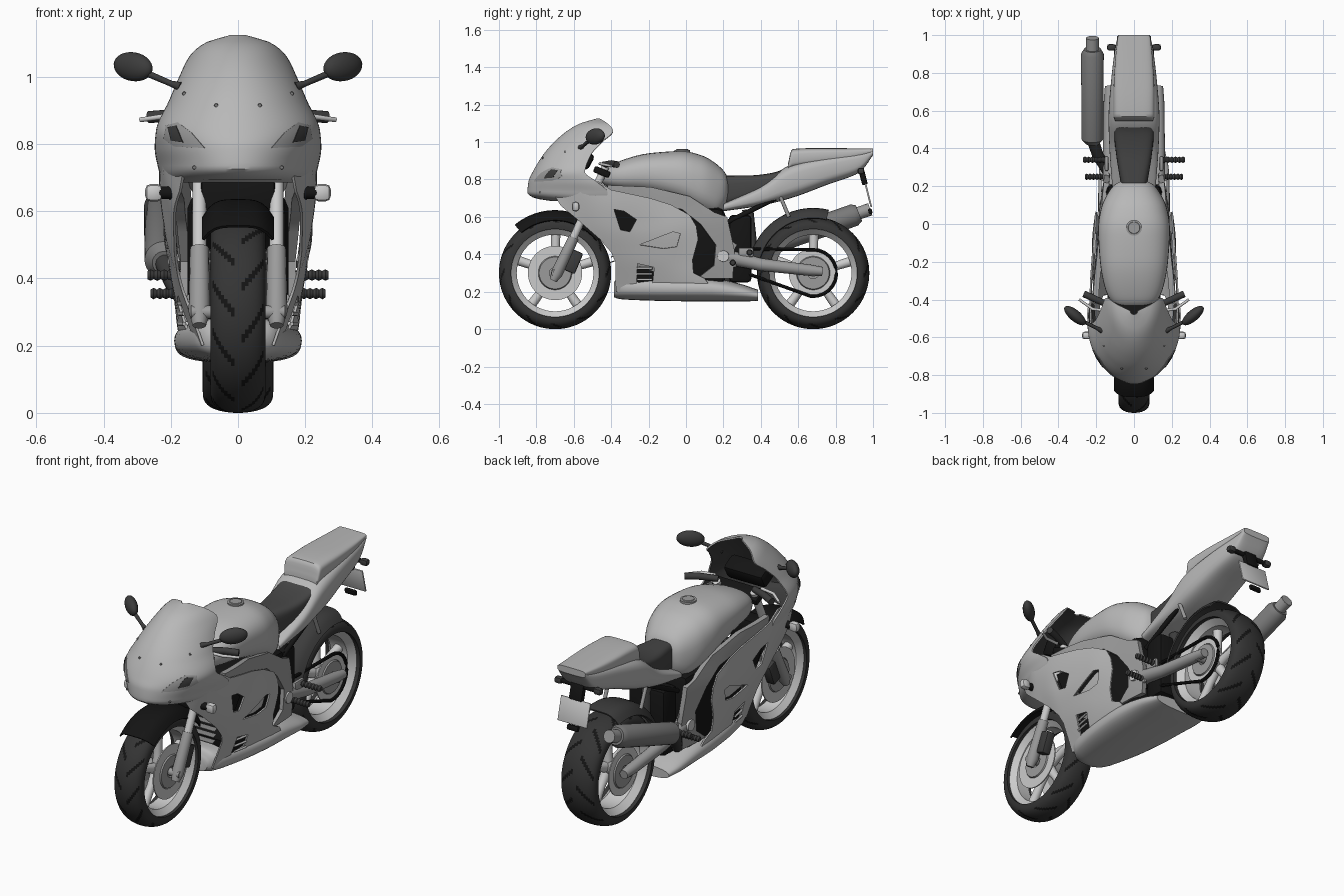
import bpy, bmesh
from math import sin, cos, pi, ceil, radians, sqrt, atan2, hypot
from mathutils import Vector, Matrix
from mathutils.geometry import delaunay_2d_cdt

if "Cube" in bpy.data.objects:
    bpy.data.objects.remove(bpy.data.objects["Cube"])


def material(name, grey):
    m = bpy.data.materials.new(name)
    m.use_nodes = True
    col = (grey, grey, grey, 1)
    m.diffuse_color = col
    m.node_tree.nodes["Principled BSDF"].inputs["Base Color"].default_value = col
    return m


BODY = material("body paint", .48)
LIGHT = material("light alloy", .6)
METAL = material("frame metal", .33)
STEEL = material("muffler steel", .2)
DARK = material("dark plastic", .045)
SEAT = material("seat vinyl", .06)
RUBBER = material("tyre rubber", .035)
BLACK = material("black", .007)


def finish(name, bm, mats, mirror=False, thick=0, angle=35):
    """Turn a bmesh into an object, with an optional inner skin and mirrored half."""
    mats = mats if isinstance(mats, list) else [mats]
    if thick:
        bm.normal_update()
        faces, rim = bm.faces[:], [e for e in bm.edges if e.is_boundary]
        inner = {v: bm.verts.new(v.co - v.normal * thick) for v in bm.verts[:]}
        for f in faces:
            back = bm.faces.new([inner[v] for v in reversed(f.verts)])
            back.material_index = len(mats) - 1
        for e in rim:
            loop = e.link_loops[0]
            a, b = loop.vert, loop.link_loop_next.vert
            bm.faces.new((b, a, inner[a], inner[b]))
    else:
        bmesh.ops.recalc_face_normals(bm, faces=bm.faces[:])
    me = bpy.data.meshes.new(name)
    bm.to_mesh(me)
    bm.free()
    for m in mats:
        me.materials.append(m)
    me.shade_smooth()
    me.set_sharp_from_angle(angle=radians(angle))
    ob = bpy.data.objects.new(name, me)
    bpy.context.scene.collection.objects.link(ob)
    if mirror:
        ob.modifiers.new("mirror", 'MIRROR').use_mirror_merge = False
    return ob


def skin(rings, closed=True, wrap=False, caps=True, rule=None):
    """Join rings of points with quads."""
    bm = bmesh.new()
    rows = [[bm.verts.new(p) for p in ring] for ring in rings]
    n = len(rows[0])
    for i in range(len(rows) if wrap else len(rows) - 1):
        a, b = rows[i], rows[(i + 1) % len(rows)]
        for j in range(n if closed else n - 1):
            k = (j + 1) % n
            f = bm.faces.new((a[j], a[k], b[k], b[j]))
            f.material_index = rule(i, j) if rule else 0
    if closed and caps and not wrap:
        bm.faces.new(rows[0])
        bm.faces.new(rows[-1])
    return bm


def blend(table, t):
    """Smooth interpolation without overshoot; the first column is the parameter."""
    t = min(max(t, table[0][0]), table[-1][0])
    i = max(k for k in range(len(table) - 1) if table[k][0] <= t)
    out = []
    for c in range(1, len(table[0])):
        def secant(k):
            return (table[k + 1][c] - table[k][c]) / (table[k + 1][0] - table[k][0])

        def slope(k):
            if k == 0 or k == len(table) - 1:
                return secant(min(k, len(table) - 2))
            p, q = secant(k - 1), secant(k)
            return 0 if p * q <= 0 else 2 * p * q / (p + q)
        h = table[i + 1][0] - table[i][0]
        s = (t - table[i][0]) / h
        out.append(table[i][c] * (1 + 2 * s) * (1 - s) ** 2 + slope(i) * h * s * (1 - s) ** 2
                   + table[i + 1][c] * s * s * (3 - 2 * s) + slope(i + 1) * h * s * s * (s - 1))
    return out


def loft(name, rows, mat, power=2.5, sides=36, steps=5):
    """Body along y from rows of (y, bottom, top, half width)."""
    table = [(i, *r) for i, r in enumerate(rows)]
    rings = []
    for k in range((len(rows) - 1) * steps + 1):
        y, lo, hi, w = blend(table, k / steps)
        ring = []
        for j in range(sides):
            c, s = cos(2 * pi * j / sides), sin(2 * pi * j / sides)
            c, s = [abs(v) ** (2 / power) * (1 if v > 0 else -1) for v in (c, s)]
            ring.append((w * c, y, (lo + hi) / 2 + (hi - lo) / 2 * s))
        rings.append(ring)
    return finish(name, skin(rings), mat)


def tube(name, pts, mat, mirror=False, wrap=False, sides=16):
    """Round bar through points of (x, y, z, radius)."""
    rings, n = [], len(pts)
    for i, p in enumerate(pts):
        a = pts[(i - 1) % n if wrap else max(i - 1, 0)]
        b = pts[(i + 1) % n if wrap else min(i + 1, n - 1)]
        q = (Vector(b[:3]) - Vector(a[:3])).to_track_quat('Z', 'X')
        ang = [2 * pi * j / sides for j in range(sides)]
        rings.append([Vector(p[:3]) + q @ Vector((cos(t), sin(t), 0)) * p[3] for t in ang])
    return finish(name, skin(rings, wrap=wrap), mat, mirror)


def box(name, centre, size, mat, tilt=0, mirror=False, bevel=.008):
    bm = bmesh.new()
    place = Matrix.Translation(centre) @ Matrix.Rotation(tilt, 4, 'X')
    bmesh.ops.create_cube(bm, size=1, matrix=place @ Matrix.Diagonal((*size, 1)))
    bmesh.ops.bevel(bm, geom=bm.edges[:], offset=bevel, segments=2, profile=.5, affect='EDGES')
    return finish(name, bm, mat, mirror)


def lathe(name, profile, y, z, mats, segs=60, mirror=False, rule=None):
    """Spin a closed (x, radius) profile about the x axis."""
    turn = [2 * pi * i / segs for i in range(segs)]
    rings = [[(x, y + r * cos(a), z + r * sin(a)) for x, r in profile] for a in turn]
    return finish(name, skin(rings, wrap=True, rule=rule), mats, mirror)


def inside(p, poly):
    hit = False
    for (a, b), (d, e) in zip(poly, poly[1:] + poly[:1]):
        if (b > p[1]) != (e > p[1]) and p[0] < (d - a) * (p[1] - b) / (e - b) + a:
            hit = not hit
    return hit


def panel(name, outline, place, mat, holes=(), thick=.008, step=.03):
    """Mirrored sheet with a flat outline, bent over the surface given by place."""
    pts, edges = [], []
    for poly in (outline, *holes):
        first = len(pts)
        for a, b in zip(poly, poly[1:] + poly[:1]):
            n = ceil(hypot(b[0] - a[0], b[1] - a[1]) / step)
            pts += [Vector(a).lerp(Vector(b), k / n) for k in range(n)]
        edges += [(k, k + 1) for k in range(first, len(pts) - 1)] + [(len(pts) - 1, first)]
    us, vs = zip(*outline)
    for i in range(int((max(us) - min(us)) / step) + 1):
        for j in range(int((max(vs) - min(vs)) / step) + 1):
            p = Vector((min(us) + (i + .5) * step, min(vs) + (j + .5) * step))
            if inside(p, outline):
                pts.append(p)
    flat, _, tris, *_ = delaunay_2d_cdt(pts, edges, [], 0, 1e-5)
    bm, made = bmesh.new(), {}
    for tri in tris:
        mid = sum((flat[k] for k in tri), Vector((0, 0))) / 3
        if inside(mid, outline) and not any(inside(mid, h) for h in holes):
            for k in tri:
                if k not in made:
                    made[k] = bm.verts.new(place(*flat[k]))
            bm.faces.new([made[k] for k in tri])
    return finish(name, bm, mat, True, thick)


# Wheels: tyre with slanted grooves, rim, spokes, hub and discs
def wheel(label, y, half, disc):
    R, seat_r, count = .3, .235, 24
    arc = [pi * (k / count - .5) for k in range(count + 1)]
    tyre = [(half * sin(a), seat_r + (R - seat_r) * max(cos(a), 0) ** .65) for a in arc]

    def groove(i, j):
        d = abs(j - count / 2 + .5)
        return 1 if 1 < d < 9 and int(i + d + (6 if j > count / 2 else 0)) % 12 < 2 else 0
    lathe(label + "_tyre", tyre, y, R, [RUBBER, BLACK], 144, rule=groove)
    w = half * .8
    lathe(label + "_rim", [(-w, .247), (-w, .235), (-w * .6, .205), (w * .6, .205), (w, .235), (w, .247)], y, R, LIGHT)
    lathe(label + "_hub", [(-w, .01), (-w, .04), (w, .04), (w, .01)], y, R, METAL)
    for k in range(5):
        a = 2 * pi * k / 5 + .3
        ends = [(0, y + r * cos(a), R + r * sin(a), t) for r, t in ((.03, .028), (.1, .022), (.215, .026))]
        tube(label + "_spoke", ends, LIGHT)
    x = half * .85
    lathe(label + "_brake_disc", [(x, .09), (x, disc), (x + .006, disc), (x + .006, .09)], y, R, LIGHT, mirror=True)
    lathe(label + "_disc_carrier", [(x, .03), (x, .09), (x + .012, .085), (x + .012, .03)], y, R, METAL, mirror=True)
    tube(label + "_axle", [(-.14, y, R, .02), (.14, y, R, .02)], METAL)


wheel("front", -.7, .082, .145)
wheel("rear", .68, .105, .13)


# Mudguards
def mudguard(name, y, radius, start, end, half, mat):
    rings = []
    for k in range(25):
        a = radians(start + (end - start) * k / 24)
        side = [j / 6 - 1 for j in range(13)]
        rings.append([(half * s, y + (radius - .05 * s ** 4) * cos(a), .3 + (radius - .05 * s ** 4) * sin(a))
                      for s in side])
    finish(name, skin(rings, closed=False), mat, thick=.008)


mudguard("front_mudguard", -.7, .328, 38, 130, .1, BLACK)
mudguard("rear_mudguard", .68, .34, 76, 165, .11, DARK)

# Fork, calipers and clamps
tube("fork_lower", [(.115, -.71, .26, .02), (.115, -.69, .3, .032), (.115, -.6, .49, .028)], METAL, True)
tube("fork_upper", [(.115, -.61, .47, .021), (.115, -.43, .87, .021)], LIGHT, True)
box("front_caliper", (.1, -.6, .36), (.05, .06, .12), DARK, -.4, True)
box("fork_clamp", (0, -.45, .84), (.29, .09, .035), BLACK, -.4)
box("steering_head", (0, -.5, .64), (.22, .1, .1), BLACK)

# Nose and windscreen: rows of height, front, half width, back
NOSE = [(.685, -.72, .215, -.43), (.7, -.81, .228, -.42), (.73, -.848, .238, -.42), (.79, -.842, .248, -.48),
        (.84, -.82, .244, -.54), (.93, -.765, .205, -.51), (1, -.705, .175, -.45),
        (1.06, -.635, .145, -.39), (1.1, -.565, .1, -.42), (1.125, -.48, .02, -.46)]


def on_nose(x, z, lift=0):
    front, w, back = blend(NOSE, z)
    return Vector((x, back - (back - front) * sqrt(max(0, 1 - (x / w) ** 2)) - lift, z))


rows = []
for k in range(45):
    z = .685 + .44 * k / 44
    front, w, back = blend(NOSE, z)
    turn = [pi * (j / 40 - .5) for j in range(41)]
    rows.append([(w * sin(t), back - (back - front) * cos(t), z) for t in turn])
finish("nose_and_windscreen", skin(rows, closed=False), [BODY, DARK], thick=.008)

lamp = [(.1, .788), (.19, .792), (.222, .815), (.215, .855), (.18, .865), (.14, .835)]
panel("headlight", lamp, lambda x, z: on_nose(x, z, .004), METAL, thick=.006, step=.015)
panel("headlight_lens", [(.165, .805), (.2, .81), (.21, .85), (.185, .855)],
      lambda x, z: on_nose(x, z, .008), DARK, thick=.006, step=.015)
for x, z in ((.065, .915), (.16, .95), (.13, .73)):
    p = on_nose(x, z)
    tube("screen_bolt", [(*p, .006), (p.x, p.y - .006, p.z, .005)], STEEL, True)

# Side fairings: half width by height (rows) and length (columns)
LENGTHS = (-.7, -.55, -.38, -.1, .1, .3)
WIDTHS = [(.15, .06, .07, .09, .13, .15, .14), (.25, .08, .09, .125, .165, .18, .17),
          (.4, .12, .14, .18, .2, .195, .17), (.55, .16, .19, .22, .222, .2, .17),
          (.7, .165, .222, .235, .215, .185, .16), (.8, .18, .235, .235, .2, .18, .15)]


def on_side(depth=0):
    return lambda y, z: Vector((blend(list(zip(LENGTHS, blend(WIDTHS, z))), y)[0] - depth, y, z))


vent = [(-.385, .64), (-.33, .63), (-.265, .585), (-.3, .52), (-.35, .53)]
scoop = [(-.25, .45), (-.07, .52), (-.03, .51), (-.05, .44), (-.12, .43)]
louvre = [(-.26, .35), (-.17, .33), (-.18, .24), (-.265, .24)]
panel("side_fairing", [(-.7, .71), (-.67, .66), (-.58, .585), (-.46, .48), (-.4, .41), (-.378, .36), (-.375, .2),
      (-.1, .19), (.15, .2), (.1, .27), (.04, .3), (.035, .37), (.065, .48), (.055, .55), (.02, .61),
      (-.08, .665), (-.19, .7), (-.4, .745), (-.47, .79), (-.56, .79)], on_side(), BODY, (vent, scoop, louvre))
for label, hole, mat in (("vent", vent, BLACK), ("scoop", scoop, BODY), ("louvre", louvre, METAL)):
    panel(label + "_backing", hole, on_side(.025), mat)
for z in (.265, .295, .325):
    tube("louvre_slat", [(.16, -.26, z, .006), (.175, -.18, z, .006)], BODY, True)
loft("belly_pan", [(-.385, .17, .25, .08), (-.35, .16, .29, .12), (-.1, .15, .285, .175), (.1, .148, .28, .19),
                   (.28, .148, .245, .185), (.385, .15, .21, .165)], BODY)

# Frame, engine and radiator
panel("frame_spar", [(-.42, .77), (-.19, .76), (.02, .71), (.15, .625), (.22, .6), (.26, .42), (.25, .27), (.06, .27),
      (.15, .34), (.16, .45), (.08, .56), (-.02, .64), (-.19, .68), (-.42, .71)], on_side(.02), METAL, thick=.03)
box("engine_block", (0, -.04, .44), (.3, .5, .42), BLACK, bevel=.04)
box("rear_frame", (0, .29, .43), (.22, .12, .36), BLACK, bevel=.02)
box("radiator", (0, -.34, .47), (.28, .04, .28), DARK, .3)
for k in range(8):
    box("radiator_fin", (0, -.395 + k * .009, .36 + k * .03), (.26, .03, .006), STEEL, .3, bevel=.002)
tube("pivot_cap", [(.14, .2, .39, .032), (.175, .2, .39, .03)], LIGHT, True)
tube("subframe_bar", [(.1, .22, .57, .013), (.1, .48, .7, .013)], BLACK, True)
tube("exhaust_hanger", [(.11, .5, .72, .01), (.11, .55, .6, .01)], METAL, True)
tube("shock", [(0, .36, .36, .03), (0, .33, .64, .03)], DARK)

# Tank, seat and tail
loft("fuel_tank", [(-.46, .79, .81, .05), (-.42, .76, .865, .11), (-.35, .74, .9, .15), (-.2, .72, .94, .18),
     (-.03, .67, .952, .19), (.08, .62, .93, .175), (.16, .6, .885, .14), (.21, .65, .835, .1), (.23, .72, .79, .06)], BODY)
tube("filler_cap", [(0, -.02, .94, .042), (0, -.02, .958, .042), (0, -.02, .959, .032), (0, -.02, .962, .03)], METAL, sides=32)
loft("seat", [(.215, .66, .82, .07), (.35, .7, .822, .092), (.48, .75, .84, .105), (.555, .8, .875, .105)], SEAT, 4)
loft("tail_fairing", [(.2, .63, .67, .115), (.4, .66, .765, .13), (.56, .7, .88, .135), (.75, .77, .925, .122),
                      (.93, .84, .95, .1), (1, .93, .96, .085)], BODY, 3.5)
loft("tail_cowl", [(.545, .85, .885, .1), (.57, .86, .962, .108), (.7, .88, .968, .108), (.86, .9, .967, .1),
                   (1, .94, .966, .085)], BODY, 4)

# Tail bracket, plate and rear indicators
box("plate_bracket", (0, .945, .82), (.08, .03, .1), BLACK, .25)
box("number_plate", (0, .975, .715), (.18, .009, .13), LIGHT, .25, bevel=.003)
box("rear_reflector", (0, .985, .63), (.07, .02, .03), BLACK, .25)
tube("rear_indicator_stem", [(0, .935, .845, .012), (.1, .935, .845, .012)], BLACK, True)
box("rear_indicator", (.12, .935, .845), (.045, .035, .035), DARK, mirror=True, bevel=.012)

# Swingarm and chain
tube("swingarm", [(.125, .2, .39, .04), (.13, .4, .345, .034), (.13, .66, .315, .03), (.13, .73, .308, .024)], METAL, True)
tube("swingarm_pivot", [(-.14, .24, .38, .035), (.14, .24, .38, .035)], METAL)
chain = []
for y, z, r, start, span in ((.68, .3, .125, -96, 188), (.24, .38, .05, 92, 172)):
    for k in range(13):
        a = radians(start + span * k / 12)
        chain.append((.1, y + r * cos(a), z + r * sin(a), .009))
tube("chain", chain, BLACK, wrap=True, sides=8)

# Exhaust on the right-hand side
tube("exhaust_pipe", [(-.06, .1, .24, .03), (-.12, .25, .28, .03), (-.19, .36, .39, .03), (-.22, .45, .455, .032)], DARK)
tube("muffler", [(-.22, .425, .447, .035), (-.22, .45, .455, .058), (-.22, .9, .61, .06), (-.22, .925, .62, .045)],
     STEEL, sides=32)
tube("muffler_tip", [(-.22, .91, .615, .034), (-.22, .985, .641, .034), (-.22, .984, .6405, .025), (-.22, .95, .63, .024)], METAL)

# Foot pegs, handlebars, mirrors and front indicators
for y, z, reach in ((.34, .41, .27), (.25, .355, .26)):
    grip = [(.15 + (reach - .15) * k / 12, y, z, .017 if k % 2 else .012) for k in range(13)]
    tube("foot_peg", grip, DARK, True)
    box("peg_bracket", (.145, y - .02, z), (.02, .08, .05), METAL, mirror=True)
tube("handlebar", [(.11, -.44, .88, .016), (.2, -.4, .885, .018), (.265, -.37, .88, .018)], DARK, True)
tube("lever", [(.14, -.46, .885, .008), (.22, -.45, .882, .008), (.29, -.4, .872, .007)], LIGHT, True)
box("dashboard", (0, -.55, .91), (.24, .1, .09), BLACK, -.5, bevel=.02)
tube("mirror_stalk", [(.17, -.565, .97, .014), (.2, -.55, .98, .009), (.27, -.515, 1.01, .01)], DARK, True)
bm = bmesh.new()
tilt = Matrix.Translation((.312, -.485, 1.03)) @ Matrix.Rotation(.7, 4, 'Z') @ Matrix.Rotation(-.12, 4, 'Y')
bmesh.ops.create_uvsphere(bm, u_segments=24, v_segments=14, radius=1, matrix=tilt @ Matrix.Diagonal((.072, .03, .043, 1)))
finish("mirror_head", bm, DARK, True)
tube("front_indicator_stem", [(.19, -.59, .655, .02), (.24, -.59, .655, .018)], BLACK, True)
box("front_indicator", (.25, -.59, .655), (.052, .04, .052), LIGHT, mirror=True, bevel=.016)
